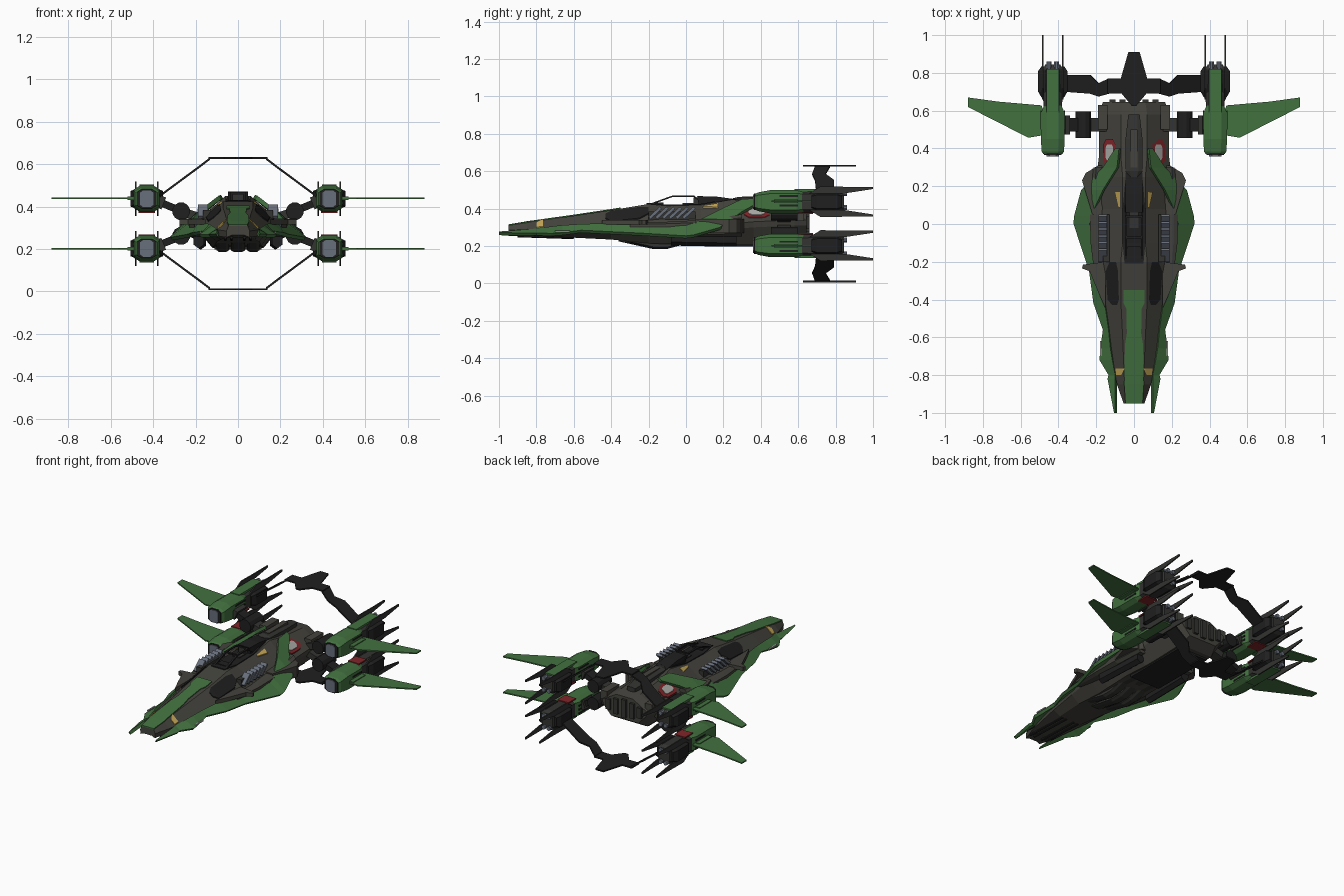
import bpy, bmesh, math
from mathutils import Vector

if "Cube" in bpy.data.objects:
    bpy.data.objects.remove(bpy.data.objects["Cube"])

def material(name, r, g, b):
    m = bpy.data.materials.new(name)
    m.diffuse_color = (r, g, b, 1)
    m.use_nodes = True
    m.node_tree.nodes["Principled BSDF"].inputs["Base Color"].default_value = m.diffuse_color
    return m

GREEN = material("hull green", .055, .165, .05)
BROWN = material("dark warm grey", .058, .056, .047)
GREY = material("charcoal", .033, .033, .031)
BLACK = material("near black", .014, .014, .014)
STEEL = material("blue grey steel", .14, .16, .2)
YELLOW = material("marking yellow", .55, .38, .09)
RED = material("marking red", .22, .018, .022)
PALE = material("pale grey", .42, .42, .4)
MID = .32   # height of the plane the engine group mirrors about

def mesh(name, verts, faces, mat, mx=False, mz=False):
    """Make an object, with mirrored copies across x = 0 and z = MID."""
    bm = bmesh.new()
    for sx in ((1, -1) if mx else (1,)):
        for sz in ((1, -1) if mz else (1,)):
            vs = [bm.verts.new((x * sx, y, MID + (z - MID) * sz)) for x, y, z in verts]
            for f in faces:
                bm.faces.new([vs[i] for i in f])
    bmesh.ops.recalc_face_normals(bm, faces=bm.faces)
    me = bpy.data.meshes.new(name)
    bm.to_mesh(me)
    bm.free()
    me.materials.append(mat)
    ob = bpy.data.objects.new(name, me)
    bpy.context.collection.objects.link(ob)
    return ob

def loft(name, secs, mat, mx=False, mz=False):
    n = len(secs[0])
    faces = [tuple(range(n)), tuple(range((len(secs) - 1) * n, len(secs) * n))]
    for s in range(len(secs) - 1):
        for i in range(n):
            j = (i + 1) % n
            faces.append((s * n + i, s * n + j, s * n + n + j, s * n + n + i))
    return mesh(name, [p for s in secs for p in s], faces, mat, mx, mz)

def octagon(cx, cz, w, h, y, c=.3):
    a, b = w * (1 - 2 * c * .8), h * (1 - c)
    return [(cx + x, y, cz + z) for x, z in ((a, h), (w, b), (w, -b), (a, -h), (-a, -h), (-w, -b), (-w, b), (-a, h))]

def box(name, x0, x1, y0, y1, z0, z1, mat, mx=False, mz=False):
    return loft(name, [[(x0, y, z0), (x1, y, z0), (x1, y, z1), (x0, y, z1)] for y in (y0, y1)], mat, mx, mz)

def beam(name, a, b, w, h, mat, mx=False, mz=False, n=4):
    a, b = Vector(a), Vector(b)
    d = (b - a).normalized()
    side = d.cross(Vector((0, 0, 1)) if abs(d.z) < .9 else Vector((0, 1, 0))).normalized()
    up = side.cross(d)
    ring = [(math.cos(t), math.sin(t)) for t in (math.tau * (i + .5) / n for i in range(n))]
    k = 1 / math.cos(math.pi / n)
    return loft(name, [[tuple(p + side * c * w * k / 2 + up * s * h * k / 2) for c, s in ring] for p in (a, b)], mat, mx, mz)

def prism(name, pts, axis, lo, hi, mat, mx=False, mz=False):
    def put(p, d):
        return (p[0], p[1], d) if axis == 'z' else (d, p[0], p[1])
    return loft(name, [[put(p, d) for p in pts] for d in (lo, hi)], mat, mx, mz)

# Fuselage: y, top half width, top z, shoulder half width, shoulder z, belly half width, belly z
HULL = [(-.95, .045, .31, .055, .285, .03, .265), (-.85, .05, .327, .09, .29, .05, .255),
        (-.6, .06, .362, .135, .30, .08, .245), (-.4, .07, .392, .16, .31, .10, .235),
        (-.2, .07, .425, .185, .32, .11, .215), (-.1, .06, .415, .195, .32, .12, .21),
        (.08, .06, .42, .20, .32, .12, .215), (.25, .06, .45, .20, .32, .12, .205),
        (.36, .07, .43, .185, .33, .12, .205), (.58, .07, .41, .185, .34, .12, .21), (.645, .06, .40, .165, .34, .10, .25)]
secs = []
for y, wt, zt, ws, zs, wb, zb in HULL:
    half = [(wt, y, zt), (ws, y, zs), (ws * .96, y, zs - .03), (wb, y, zb)]
    secs.append(half + [(-x, yy, z) for x, yy, z in reversed(half)])
loft("fuselage", secs, BROWN)

def surface(x, y):
    for a, b in zip(HULL, HULL[1:]):
        if a[0] <= y <= b[0]:
            t = (y - a[0]) / (b[0] - a[0])
            _, wt, zt, ws, zs, _, _ = [p + (q - p) * t for p, q in zip(a, b)]
            return zt + (zs - zt) * min(1, max(0, (abs(x) - wt) / (ws - wt)))

def plate(name, rows, mat, mx=False, lift=.006):
    """Thin plate on the upper hull; rows are (y, inner x, outer x)."""
    fine = [tuple(p + (q - p) * k / 4 for p, q in zip(a, b)) for a, b in zip(rows, rows[1:]) for k in range(4)] + [rows[-1]]
    out = []
    for y, x0, x1 in fine:
        xs = [x0 + (x1 - x0) * i / 6 for i in range(7)]
        out.append([(x, y, surface(x, y) + lift) for x in xs] + [(x, y, surface(x, y) - .001) for x in reversed(xs)])
    return loft(name, out, mat, mx)

# Painted plates on the hull
plate("nose_stripe", [(y, -w, w) for y, w in ((-.95, .045), (-.85, .052), (-.64, .048), (-.58, .038), (-.45, .04), (-.42, .055), (-.35, .055))], GREEN)
plate("shoulder_panel", [(-.43, .09, .115), (-.40, .08, .14), (-.25, .085, .15), (-.2, .095, .13)], BLACK, True)
plate("nose_marking", [(-.80, .068, .095), (-.765, .05, .098)], YELLOW, True)
plate("cockpit_marking", [(.09, .075, .082), (.17, .075, .1)], YELLOW, True)
plate("round_marking", [(.31, .112, .148), (.335, .097, .163), (.42, .097, .163), (.45, .112, .148)], RED, True)
plate("round_marking_centre", [(.335, .118, .143), (.35, .11, .15), (.405, .11, .15), (.42, .118, .143)], PALE, True, .009)
plate("cockpit_floor", [(-.21, -.05, .05), (-.1, -.06, .06), (.08, -.06, .06), (.24, -.045, .045)], BLACK)

# Cockpit frame, seat and console
path = [(-.2, .42), (-.07, .467), (.04, .467), (.1, .425)]
for i, (a, b) in enumerate(zip(path, path[1:])):
    beam(f"canopy_frame_{i}", (.042, *a), (.042, *b), .012, .008, BLACK, True)
for i, (y, z) in enumerate(((-.07, .467), (.04, .467))):
    beam(f"canopy_crossbar_{i}", (-.045, y, z), (.045, y, z), .012, .008, BLACK)
box("seat_back", -.025, .025, .04, .07, .41, .46, GREY)
box("seat_base", -.025, .025, -.02, .05, .41, .43, GREY)
box("console", -.035, .035, -.17, -.12, .41, .432, BLACK)
prism("canopy_fairing", [(.07, .41), (.06, .467), (.16, .465), (.27, .45), (.27, .41)], 'x', -.045, .045, BLACK)

# Rear spine and rear deck
loft("rear_spine", [octagon(0, .425, w, h, y) for y, w, h in ((.25, .03, .03), (.28, .045, .038), (.45, .045, .03), (.58, .03, .015))], GREY)
box("spine_cap", -.018, .018, .3, .5, .44, .466, BROWN)
box("deck_edge", .14, .19, .5, .63, .335, .39, BROWN, True)
for i, (x, h) in enumerate(((.0, .06), (.06, .05), (.115, .035))):
    box(f"rear_rib_{i}", x - .016, x + .016, .63, .66, .325 - h, .325 + h, GREY, i > 0)

# Long green side strakes: y, outer x, outer z, inner x, inner z
STRAKE = [(-1, .106, .272, .1, .278), (-.82, .14, .27, .1, .292), (-.8, .135, .27, .1, .295), (-.72, .183, .268, .115, .305),
          (-.66, .178, .272, .125, .312), (-.56, .165, .285, .135, .318), (-.42, .215, .278, .155, .322), (-.25, .238, .27, .19, .325),
          (0, .32, .255, .235, .31), (.04, .318, .26, .23, .325), (.18, .28, .30, .165, .395), (.3, .165, .385, .09, .452), (.4, .1, .44, .08, .455)]
loft("side_strake", [[(xo, y, zo), (xi, y, zi), (xi - .01, y, zi - .018), (xo - .012, y, zo - .014)] for y, xo, zo, xi, zi in STRAKE], GREEN, True)
box("strake_lamp", .172, .18, -.7, -.62, .275, .283, PALE, True)

# Side fins, rear shoulder fairings and under-strake fill
prism("front_side_fin", [(.15, -.2), (.27, -.215), (.275, -.235), (.235, -.25), (.19, -.36), (.15, -.45)], 'z', .315, .34, BROWN, True)
prism("rear_shoulder", [(.17, .05), (.22, .05), (.275, .23), (.255, .27), (.19, .31), (.15, .31)], 'z', .27, .345, BROWN, True)
loft("hull_flank", [octagon(.185, z, w, h, y) for y, z, w, h in ((-.3, .3, .02, .02), (-.1, .295, .045, .035), (.1, .295, .05, .045), (.3, .31, .03, .06))], BROWN, True)

# Steel louvres beside the cockpit
for i in range(6):
    y = -.16 + i * .036
    beam(f"louvre_{i}", (.165, y - .035, .35), (.165, y + .025, .405), .045, .016, STEEL, True)
box("louvre_base", .13, .165, -.2, .05, .33, .385, GREY, True)

# Belly intakes and slanted side pods
loft("belly_centre", [octagon(0, z, .034, h, y) for y, z, h in ((-.36, .235, .01), (-.18, .215, .03), (-.1, .215, .03), (.0, .23, .015), (.27, .22, .018), (.5, .22, .015))], GREY)
loft("belly_side_intake", [octagon(.072, z, .03, h, y) for y, z, h in ((-.34, .24, .01), (-.17, .218, .033), (-.1, .218, .033), (.0, .232, .02), (.27, .222, .022))], GREY, True)
beam("slanted_pod", (.185, -.08, .24), (.175, .27, .235), .05, .065, BLACK, True, n=6)
box("belly_plate", -.11, .11, .1, .55, .197, .22, BLACK)
for i, x in enumerate((.03, .06)):
    beam(f"nose_gun_{i}", (x, -.9, .255), (x, -.6, .245), .014, .014, BLACK, True, n=6)
beam("nose_probe", (.101, -1, .27), (.09, -.8, .268), .006, .006, BLACK, True)

# Four engines, mirrored left-right and up-down
EX, EZ = .43, .437
loft("engine_cowl", [octagon(EX, EZ, w, h, y) for y, w, h in ((.37, .05, .042), (.385, .06, .05), (.45, .062, .062), (.59, .062, .062), (.63, .045, .06))], GREEN, True, True)
loft("engine_lip", [octagon(EX, EZ, .047, .045, y) for y in (.364, .385)], BLACK, True, True)
loft("engine_intake", [octagon(EX, EZ, .032, .04, y) for y in (.358, .385)], STEEL, True, True)
loft("engine_body", [octagon(EX, EZ, w, h, y) for y, w, h in ((.55, .045, .056), (.68, .052, .06), (.82, .052, .058), (.845, .04, .045))], GREY, True, True)
loft("engine_side_lobe", [octagon(EX, EZ, w, h, y) for y, w, h in ((.67, .06, .04), (.70, .077, .052), (.81, .077, .052), (.835, .06, .04))], BLACK, True, True)
box("engine_top_strip", EX - .034, EX + .034, .58, .82, EZ + .05, EZ + .067, GREEN, True, True)
box("engine_red_panel", EX - .04, EX + .04, .6, .68, EZ - .066, EZ - .058, RED, True, True)
for i in (-1, 1):
    beam(f"engine_exhaust_{i + 1}", (EX + i * .019, .8, EZ + .045), (EX + i * .019, .86, EZ + .045), .026, .026, STEEL, True, True, 8)
    beam(f"engine_low_exhaust_{i + 1}", (EX + i * .019, .8, EZ - .03), (EX + i * .019, .86, EZ - .03), .026, .026, STEEL, True, True, 8)
    for s in (-1, 1):
        pts = [(.66, EZ + s * .045), (.72, EZ + s * .082), (.85, EZ + s * .08), (1, EZ + s * .08), (1, EZ + s * .068), (.85, EZ + s * .045)]
        prism(f"engine_spike_{i + 1}_{s + 1}", pts, 'x', EX + i * .052 - .004, EX + i * .052 + .004, GREY, True, True)
    for k, dz in enumerate((-.02, .005, .03)):
        x = EX + i * .0615
        box(f"engine_slot_{i + 1}_{k}", x - .003, x + .003, .5, .6, EZ + dz - .005, EZ + dz + .005, BLACK, True, True)

# Swept wings on the outside of the engines
prism("wing", [(.48, .47), (.56, .457), (.88, .62), (.88, .67), (.72, .648), (.49, .628), (.48, .6)], 'z', .435, .443, GREEN, True, True)
prism("wing_root", [(.47, .47), (.52, .47), (.52, .60), (.47, .60)], 'z', .43, .448, GREEN, True, True)

# Jointed engine arms
beam("arm_inner", (.15, .525, .34), (.27, .525, .378), .07, .04, GREY, True, True)
beam("arm_joint", (.268, .455, .378), (.268, .595, .378), .082, .082, BLACK, True, True, 12)
beam("arm_outer", (.27, .525, .38), (.38, .525, .425), .07, .035, BLACK, True, True)
beam("arm_collar", (.35, .525, .415), (.375, .525, .425), .1, .06, GREY, True, True)

# Thin hoop plates above and below, joining the engines
half = [(.03, .91), (.07, .77), (.14, .77), (.14, .69), (.065, .69), (.012, .625)]
prism("hoop_centre", half + [(-x, y) for x, y in reversed(half)], 'z', .625, .634, BLACK, False, True)
ROWS = [(.135, .63, .69, .77), (.19, .588, .675, .745), (.235, .555, .69, .79), (.37, .455, .70, .79)]
loft("hoop_arm", [[(x, y0, z), (x, y1, z), (x - .004, y1, z - .009), (x - .004, y0, z - .009)] for x, z, y0, y1 in ROWS], BLACK, True, True)
